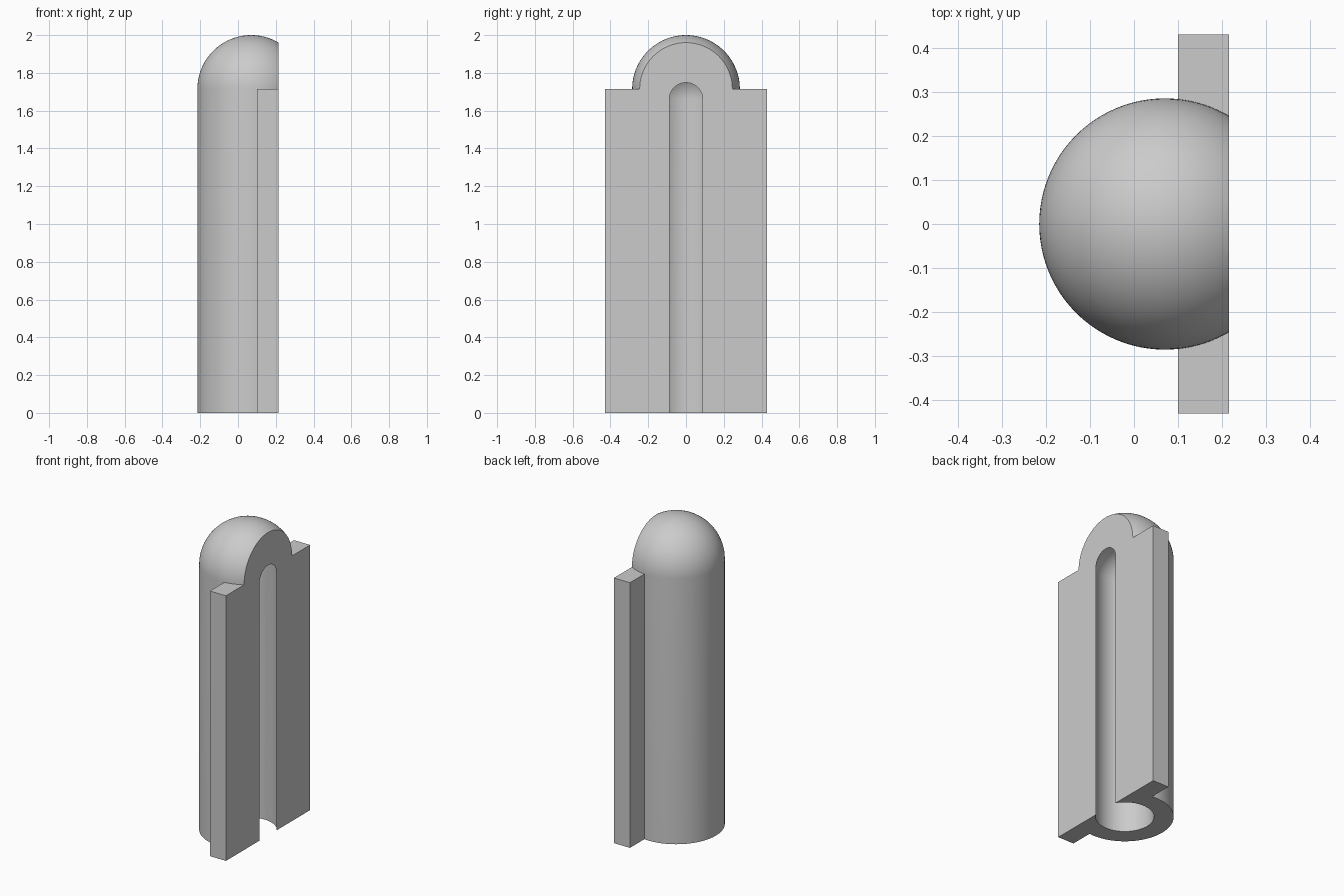
import bpy, bmesh, math
from mathutils import Matrix, Vector

cube = bpy.data.objects.get("Cube")
if cube:
    bpy.data.objects.remove(cube, do_unlink=True)

AXIS_X = 0.07        # axis of the round body
FACE_X = 0.215       # flat mounting face
SHOULDER_Z = 1.715   # plate top and dome base

grey = bpy.data.materials.new("plain grey")
grey.use_nodes = True
colour = (0.6, 0.6, 0.6, 1)
grey.diffuse_color = colour
grey.node_tree.nodes["Principled BSDF"].inputs["Base Color"].default_value = colour


def add_object(name, bm):
    bmesh.ops.recalc_face_normals(bm, faces=bm.faces)
    mesh = bpy.data.meshes.new(name)
    bm.to_mesh(mesh)
    bm.free()
    mesh.materials.append(grey)
    obj = bpy.data.objects.new(name, mesh)
    bpy.context.collection.objects.link(obj)
    return obj


def round_topped(name, radius, bottom, dome_z, segments=96, rings=24):
    """Upright cylinder closed by a hemisphere, spun from a half profile."""
    bm = bmesh.new()
    points = [(0, bottom), (radius, bottom)]
    for i in range(rings + 1):
        a = math.pi / 2 * i / rings
        points.append((radius * math.cos(a), dome_z + radius * math.sin(a)))
    verts = [bm.verts.new((AXIS_X - r, 0, z)) for r, z in points]
    edges = [bm.edges.new(pair) for pair in zip(verts, verts[1:])]
    bmesh.ops.spin(bm, geom=verts + edges, cent=(AXIS_X, 0, 0), axis=(0, 0, 1),
                   angle=math.tau, steps=segments)
    bmesh.ops.remove_doubles(bm, verts=bm.verts, dist=1e-5)
    return add_object(name, bm)


def box(name, low, high):
    low, high = Vector(low), Vector(high)
    bm = bmesh.new()
    place = Matrix.Translation((low + high) / 2) @ Matrix.Diagonal((high - low).to_4d())
    bmesh.ops.create_cube(bm, size=1, matrix=place)
    return add_object(name, bm)


def combine(target, other, operation):
    mod = target.modifiers.new(other.name, "BOOLEAN")
    mod.operation = operation
    mod.solver = "EXACT"
    mod.object = other
    bpy.context.view_layer.objects.active = target
    bpy.ops.object.modifier_apply(modifier=mod.name)
    bpy.data.objects.remove(other, do_unlink=True)


# Domed body joined to the flat flange plate, both oversized for trimming
body = round_topped("domed_housing", 0.285, -0.1, SHOULDER_Z)
flange = box("flange_plate", (0.10, -0.43, -0.15), (0.3, 0.43, SHOULDER_Z))
combine(body, flange, "UNION")

# Round-ended hollow, open at the base and through the flat face
combine(body, round_topped("hollow", 0.17, -0.3, 1.66), "DIFFERENCE")

# Trim the flat face and the base
combine(body, box("face_trim", (FACE_X, -1, -1), (1, 1, 3)), "DIFFERENCE")
combine(body, box("base_trim", (-1, -1, -1), (1, 1, 0)), "DIFFERENCE")

bpy.ops.object.select_all(action="DESELECT")
body.select_set(True)
bpy.context.view_layer.objects.active = body
bpy.ops.object.shade_smooth_by_angle(angle=math.radians(25))
